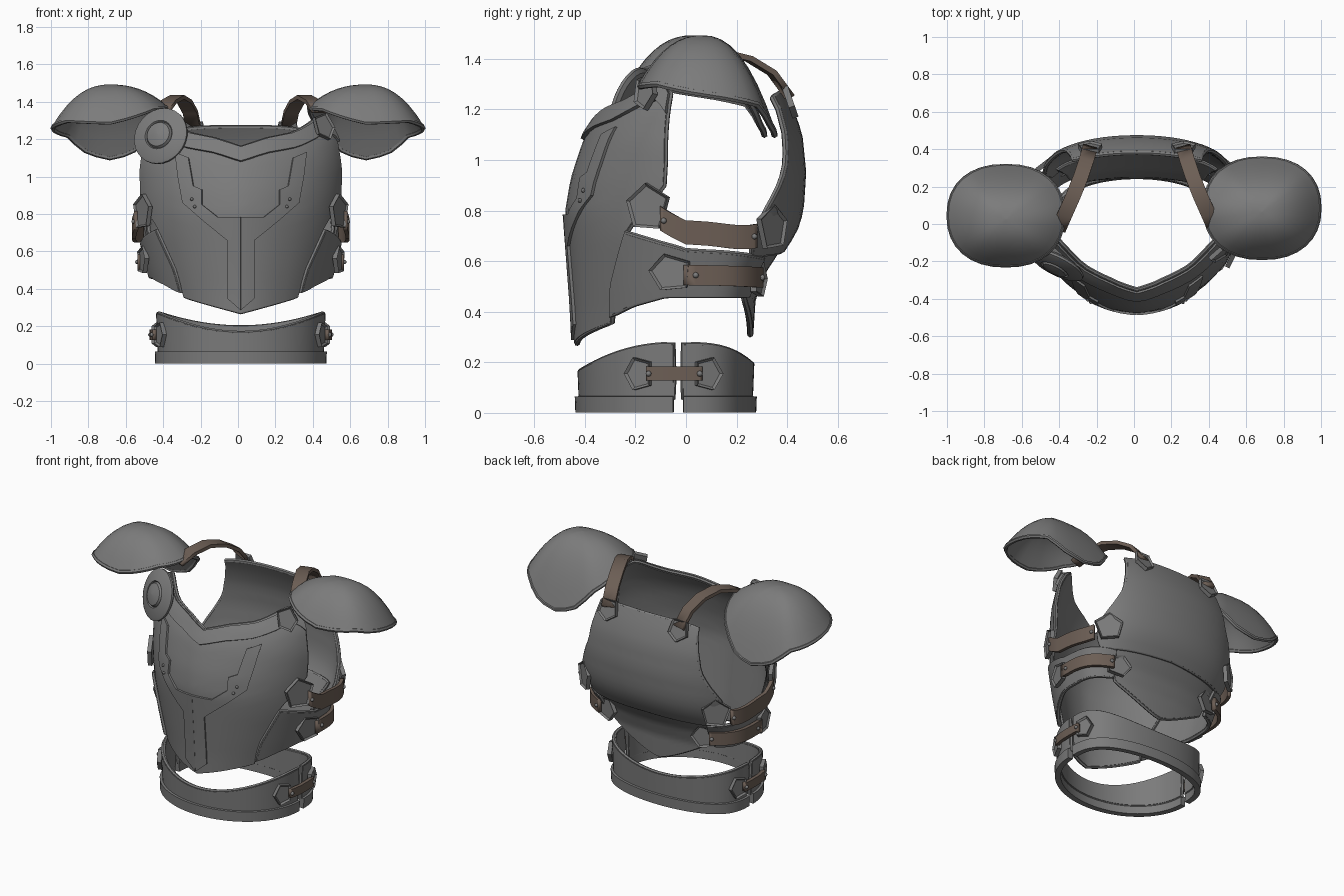
import bpy, bmesh, math
from mathutils import Vector, Matrix

if "Cube" in bpy.data.objects:
    bpy.data.objects.remove(bpy.data.objects["Cube"])

CX = 0.015  # centre line of the body armour
Z = Vector((0, 0, 1))


def material(name, rgb):
    m = bpy.data.materials.new(name)
    m.diffuse_color = (*rgb, 1)
    m.use_nodes = True
    m.node_tree.nodes["Principled BSDF"].inputs["Base Color"].default_value = m.diffuse_color
    return m


STEEL = material("dull steel", (0.2, 0.2, 0.2))
LEATHER = material("brown leather", (0.15, 0.112, 0.09))


def lerp(table, t):
    if t <= table[0][0]:
        return table[0][1]
    for (a, p), (b, q) in zip(table, table[1:]):
        if t <= b:
            return p + (q - p) * (t - a) / (b - a)
    return table[-1][1]


def finish(ob, mat, thick=0, angle=35):
    bpy.context.view_layer.objects.active = ob
    for o in bpy.context.selected_objects:
        o.select_set(False)
    ob.select_set(True)
    if thick:
        mod = ob.modifiers.new("thickness", 'SOLIDIFY')
        mod.thickness, mod.offset = thick, 0
        bpy.ops.object.modifier_apply(modifier=mod.name)
    ob.data.materials.clear()
    ob.data.materials.append(mat)
    bpy.ops.object.shade_smooth_by_angle(angle=math.radians(angle))
    return ob


def from_bmesh(name, bm, mat, thick=0, angle=35):
    bmesh.ops.remove_doubles(bm, verts=bm.verts, dist=1e-5)
    bmesh.ops.recalc_face_normals(bm, faces=bm.faces)
    me = bpy.data.meshes.new(name)
    bm.to_mesh(me)
    bm.free()
    ob = bpy.data.objects.new(name, me)
    bpy.context.collection.objects.link(ob)
    return finish(ob, mat, thick, angle)


def grid(name, rows, mat=STEEL, thick=0.025, wrap=False):
    bm = bmesh.new()
    vs = [[bm.verts.new(p) for p in r] for r in rows]
    n = len(rows[0])
    for a, b in zip(vs, vs[1:]):
        for i in range(n if wrap else n - 1):
            j = (i + 1) % n
            bm.faces.new((a[i], a[j], b[j], b[i]))
    return from_bmesh(name, bm, mat, thick)


def rim(name, pts, r=0.014):
    cu = bpy.data.curves.new(name, 'CURVE')
    cu.dimensions, cu.bevel_depth, cu.bevel_resolution = '3D', r, 1
    sp = cu.splines.new('POLY')
    sp.points.add(len(pts) - 1)
    for p, q in zip(sp.points, pts):
        p.co = (*q, 1)
    sp.use_cyclic_u = True
    ob = bpy.data.objects.new(name, cu)
    bpy.context.collection.objects.link(ob)
    bpy.context.view_layer.objects.active = ob
    ob.select_set(True)
    bpy.ops.object.convert(target='MESH')
    return finish(bpy.context.object, STEEL, 0, 50)


# body surface: angle 0 is the front centre, 180 the back centre
WIDTH = [(.3, .42), (.5, .475), (.7, .525), (.9, .545), (1.05, .55), (1.2, .53), (1.3, .48), (1.36, .43)]
FRONT = [(.27, .42), (.4, .425), (.6, .44), (.8, .455), (.92, .435), (1.0, .41), (1.1, .375),
         (1.19, .315), (1.27, .24), (1.35, .18)]
BACK = [(.3, .265), (.45, .275), (.55, .31), (.65, .375), (.72, .42), (.8, .445), (.95, .455),
        (1.1, .44), (1.2, .405), (1.27, .37)]


def torso(deg, z, off=0):
    t = math.radians(deg)
    s, c = math.sin(t), math.cos(t)
    if c > 0:
        y = -lerp(FRONT, z) * c ** 1.2 - 0.01 * max(0, 1 - abs(deg) / 28)
    else:
        y = lerp(BACK, z) * (-c) ** .45
    return Vector((CX + lerp(WIDTH, z) * s + off * s, y - off * c, z))


def belt(deg, z, off=0):
    t = math.radians(deg)
    s, c = math.sin(t), math.cos(t)
    y = -.04 - .37 * c ** .95 if c > 0 else -.04 + .29 * (-c) ** .6
    return Vector((CX + (.43 + off + .04 * z) * s, y - (off + .04 * z) * c, z))


def plate(name, surf, ang, bottom, top, off=0, nu=20, nv=14, thick=.025, edge=.012):
    """Curved plate; ang(u, z) gives the angle, bottom(u) and top(u) the edges."""
    rows = []
    for j in range(nv + 1):
        row = []
        for i in range(nu + 1):
            u = i / nu
            z = bottom(u) + (top(u) - bottom(u)) * j / nv
            row.append(surf(ang(u, z), z, off))
        rows.append(row)
    grid(name, rows, thick=thick)
    if edge:
        loop = rows[0] + [r[-1] for r in rows[1:]] + rows[-1][-2::-1] + [r[0] for r in rows[-2:0:-1]]
        rim(name + "_rim", loop, edge)


def frame(surf, deg, z, off):
    p = surf(deg, z, off)
    t = (surf(deg + 2, z, off) - surf(deg - 2, z, off)).normalized()
    return p, t


def rivet(name, p, n, r=.012):
    bm = bmesh.new()
    bmesh.ops.create_uvsphere(bm, u_segments=8, v_segments=6, radius=r)
    bmesh.ops.transform(bm, matrix=Matrix.Translation(p) @ n.to_track_quat('Z', 'Y').to_matrix().to_4x4(), verts=bm.verts)
    from_bmesh(name, bm, STEEL)


def tab(name, p, n, d, w, h):
    """Pentagon buckle plate with a raised border; d points along its strap."""
    n = n.normalized()
    d = (d - n * d.dot(n)).normalized()
    side = n.cross(d)
    shape = [(-.5, 0), (-.15, .5), (.5, .36), (.5, -.36), (-.15, -.5)]
    bm = bmesh.new()
    f = bm.faces.new([bm.verts.new(p + d * a * w + side * b * h) for a, b in shape])
    r = bmesh.ops.extrude_face_region(bm, geom=[f])
    bmesh.ops.translate(bm, vec=n * .025, verts=[v for v in r['geom'] if isinstance(v, bmesh.types.BMVert)])
    cap = [g for g in r['geom'] if isinstance(g, bmesh.types.BMFace)]
    bmesh.ops.inset_region(bm, faces=cap, thickness=.012)
    bmesh.ops.translate(bm, vec=n * -.01, verts=cap[0].verts)
    from_bmesh(name, bm, STEEL)


def strap(name, pts, across, w, t=.022):
    rows = []
    for i, p in enumerate(pts):
        d = pts[min(i + 1, len(pts) - 1)] - pts[max(i - 1, 0)]
        n = d.cross(across).normalized() * t / 2
        a = across.normalized() * w / 2
        rows.append([p + a + n, p - a + n, p - a - n, p + a - n])
    ob = grid(name, rows, LEATHER, 0, True)
    bm = bmesh.new()
    bm.from_mesh(ob.data)
    bmesh.ops.holes_fill(bm, edges=[e for e in bm.edges if e.is_boundary])
    bm.to_mesh(ob.data)
    bm.free()


# breastplate and collar band
F_EDGE = [(.36, 43), (.5, 45), (.74, 56), (.82, 67), (.9, 75), (1.0, 75), (1.27, 72)]
F_TOP = [(0, 1.155), (.2, 1.2), (.45, 1.23), (.75, 1.3), (.88, 1.31), (1, 1.26)]
f_top = lambda u: lerp(F_TOP, abs(2 * u - 1))
f_ang = lambda u, z: (2 * u - 1) * lerp(F_EDGE, z)
plate("breastplate", torso, f_ang, lambda u: .275 + .085 * abs(2 * u - 1), f_top, nu=28, nv=20, edge=.011)
plate("collar_band", torso, f_ang, lambda u: f_top(u) - .075, f_top, .014, nu=28, nv=3, edge=0)

# raised crest on the breastplate: a forked yoke and a pointed stem
def crest(name, outer, inner, s, n=3):
    rows = []
    for k in range(len(outer) - 1):
        for m in range(n + (k == len(outer) - 2)):
            f = m / n
            o = Vector(outer[k]).lerp(Vector(outer[k + 1]), f)
            q = Vector(inner[k]).lerp(Vector(inner[k + 1]), f)
            pts = [o.lerp(q, g / 4) for g in range(5)]
            rows.append([torso(math.degrees(math.asin(s * v.x / lerp(WIDTH, v.y))), v.y, .016) for v in pts])
    grid(name, rows, thick=.016)


for s, tag in ((-1, "left"), (1, "right")):
    crest("crest_yoke_" + tag, [(.34, 1.13), (.325, 1.0), (.3, .86), (.2, .77), (.07, .66), (0, .66)],
          [(.27, 1.1), (.245, .95), (.2, .93), (.2, .85), (.12, .785), (0, .785)], s)
    crest("crest_stem_" + tag, [(.07, .66), (.07, .35), (.004, .29)], [(0, .66), (0, .35), (0, .288)], s)
    for x, z in ((.235, .84), (.25, .88)):
        p = torso(math.degrees(math.asin(s * x / lerp(WIDTH, z))), z, .026)
        rivet("crest_rivet_" + tag, p, Vector((0, -1, 0)), .009)

# back plates
B_EDGE = [(.62, 62), (.7, 68), (.8, 63), (.9, 52), (1.0, 44), (1.2, 40), (1.27, 42)]
plate("upper_back", torso, lambda u, z: 180 + (2 * u - 1) * lerp(B_EDGE, z),
      lambda u: .645 - .02 * abs(2 * u - 1), lambda u: 1.265 - .02 * abs(2 * u - 1) ** 3, .008)
plate("lower_back", torso, lambda u, z: 180 + (2 * u - 1) * lerp([(.3, 36), (.45, 46), (.6, 50), (.7, 58)], z),
      lambda u: .31 + .15 * abs(2 * u - 1) ** 1.5, lambda u: .68, -.012)

# waist guard: front and back halves, each with a base band
for name, mid in (("front", 0), ("back", 180)):
    ang = lambda u, z, m=mid: m + (2 * u - 1) * 88.8
    low = .165 if mid == 0 else .195
    plate("waist_" + name, belt, ang, lambda u: .06,
          lambda u, l=low: l + (.27 - l) * math.sin(abs(2 * u - 1) * math.pi / 2) ** 2, nu=32, nv=4, edge=.011)
    plate("waist_band_" + name, belt, ang, lambda u: .002, lambda u: .066, .01, nu=32, nv=1, thick=.035, edge=0)

# flank plates, buckles and straps
for s, tag in ((-1, "left"), (1, "right")):
    plate("flank_" + tag, torso,
          lambda u, z, s=s: s * ((1 - u) * (lerp(F_EDGE, z) + 1) + u * 132),
          lambda u: lerp([(0, .385), (.15, .43), (.35, .465), (1, .465)], u),
          lambda u: lerp([(0, .71), (.25, .67), (.5, .635), (1, .61)], u), .016, nu=24, nv=8)

    def side_tab(name, surf, deg, z, off, w, h, way, tilt=0):
        p, t = frame(surf, s * deg, z, off)
        t *= s
        n = t.cross(Z) * s
        tab(name + "_" + tag, p, n, t * way + Z * tilt, w, h)

    def side_strap(name, surf, a, b, zf, off, w):
        pts = [surf(s * (a + (b - a) * i / 18), zf(i / 18), off) for i in range(19)]
        strap(name + "_" + tag, pts, Z, w)
        for q, r in ((pts[1], pts[0]), (pts[-2], pts[-1])):
            n = (q - r).cross(Z).normalized()
            if n.x * s < 0:
                n = -n
            rivet(name + "_rivet_" + tag, q + n * .012, n)

    side_tab("chest_buckle", torso, 67, .815, .016, .17, .18, 1, -.3)
    side_tab("back_buckle", torso, 124, .735, .016, .16, .17, -1, -.35)
    side_strap("upper_strap", torso, 75, 112, lambda f: .77 - .07 * f - .12 * f * (1 - f), .045, .095)
    side_tab("flank_buckle", torso, 79, .555, .03, .16, .145, 1, -.1)
    side_tab("lower_back_buckle", torso, 138, .53, .016, .15, .14, -1)
    side_strap("lower_strap", torso, 88, 134, lambda f: .545 - .01 * f, .055, .08)
    side_tab("waist_front_buckle", belt, 69, .155, .012, .11, .13, 1)
    side_tab("waist_back_buckle", belt, 104, .155, .012, .11, .13, -1)
    side_strap("waist_strap", belt, 75, 99, lambda f: .155, .04, .055)

    # shoulder straps and their buckles
    P = [Vector((CX + s * x, y, z)) for x, y, z in
         ((.42, -.03, 1.35), (.385, .05, 1.4), (.34, .15, 1.425), (.30, .25, 1.4), (.27, .34, 1.345), (.25, .41, 1.25))]
    strap("shoulder_strap_" + tag, P, Vector((1, s * .3, 0)), .08)
    tab("shoulder_back_buckle_" + tag, Vector((CX + s * .25, .4, 1.225)), Vector((0, 1, .35)), Z, .13, .13)
    tab("shoulder_front_buckle_" + tag, Vector((CX + s * .44, -.15, 1.26)), Vector((s * .6, -.8, .25)),
        Vector((-s * .4, 0, 1)), .14, .12)

    # domed shoulder guards, dipping at the back
    RIM = [(0, 1.26), (45, 1.22), (70, 1.13), (90, 1.1), (110, 1.13), (135, 1.25), (180, 1.37), (225, 1.36),
           (270, 1.29), (315, 1.3), (360, 1.26)]
    cy = .085 if s > 0 else .045
    rows = []
    for j in range(9):
        r, row = max(j / 8, .001), []
        for i in range(32):
            d = i * 11.25
            c, q = math.cos(math.radians(d)), math.sin(math.radians(d))
            h = lerp(RIM, d)
            row.append(Vector((s * (.685 + .305 * r * math.copysign(abs(c) ** .88, c)),
                               cy - .02 * (1 - r) + .265 * r * math.copysign(abs(q) ** .88, q),
                               h + (1.485 - h) * (1 - r ** 2.3))))
        rows.append(row)
    grid("shoulder_guard_" + tag, rows, thick=.016, wrap=True)
    rim("shoulder_guard_rim_" + tag, rows[-1], .013)

# round guard on one shoulder: lathed profile with a raised centre
n = Vector((-.42, -.85, .3)).normalized()
m = Matrix.Translation((-.41, -.215, 1.215)) @ n.to_track_quat('Z', 'Y').to_matrix().to_4x4()
prof = [(.001, -.012), (.14, -.012), (.155, 0), (.155, .012), (.14, .02), (.08, .034), (.074, .026),
        (.066, .04), (.03, .05), (.001, .052)]
grid("round_guard", [[m @ Vector((r * math.cos(a * math.pi / 14), r * math.sin(a * math.pi / 14), z))
                      for a in range(28)] for r, z in prof], thick=0, wrap=True)
